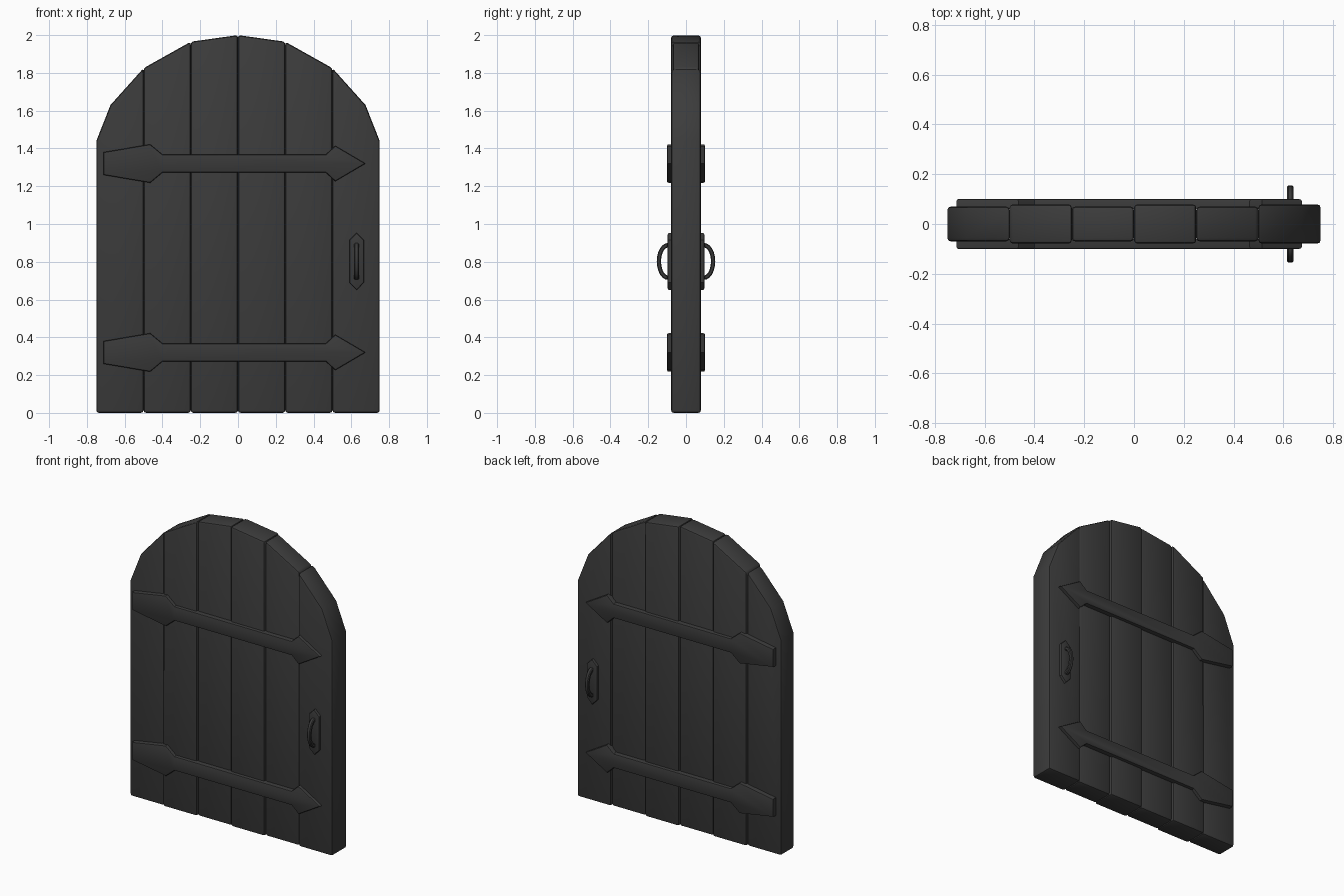
import bpy, bmesh, math

if "Cube" in bpy.data.objects:
    bpy.data.objects.remove(bpy.data.objects["Cube"])

wood = bpy.data.materials.new("dark_wood")
wood.diffuse_color = (0.045, 0.045, 0.045, 1)
wood.use_nodes = True
wood.node_tree.nodes["Principled BSDF"].inputs["Base Color"].default_value = wood.diffuse_color
iron = bpy.data.materials.new("dark_iron")
iron.diffuse_color = (0.042, 0.042, 0.042, 1)
iron.use_nodes = True
iron.node_tree.nodes["Principled BSDF"].inputs["Base Color"].default_value = iron.diffuse_color


def prism(name, near, far, mat, bevel, segments=2, all_edges=True):
    """Solid between two matching outlines, with the far rim or sharp edges bevelled."""
    bm = bmesh.new()
    a = [bm.verts.new(p) for p in near]
    b = [bm.verts.new(p) for p in far]
    bm.faces.new(a)
    cap = bm.faces.new(b)
    n = len(a)
    for i in range(n):
        j = (i + 1) % n
        bm.faces.new((a[i], a[j], b[j], b[i]))
    bmesh.ops.recalc_face_normals(bm, faces=bm.faces[:])
    if all_edges:
        edges = [e for e in bm.edges if e.calc_face_angle(0) > math.radians(30)]
    else:
        edges = list(cap.edges)
    bmesh.ops.bevel(bm, geom=edges, offset=bevel, segments=segments,
                    profile=0.5, affect='EDGES', clamp_overlap=True)
    mesh = bpy.data.meshes.new(name)
    bm.to_mesh(mesh)
    bm.free()
    mesh.materials.append(mat)
    ob = bpy.data.objects.new(name, mesh)
    bpy.context.collection.objects.link(ob)
    bpy.ops.object.select_all(action='DESELECT')
    ob.select_set(True)
    bpy.context.view_layer.objects.active = ob
    bpy.ops.object.shade_smooth_by_angle(angle=math.radians(35))
    return ob


def slab(name, outline, y0, y1, *args, **kw):
    return prism(name, [(x, y0, z) for x, z in outline],
                 [(x, y1, z) for x, z in outline], *args, **kw)


# planks under a faceted arch, alternating in thickness
arch = [(-0.75, 1.44), (-0.675, 1.63), (-0.5, 1.825), (-0.25, 1.965), (0, 2.0),
        (0.25, 1.965), (0.5, 1.825), (0.675, 1.63), (0.75, 1.44)]
for i in range(6):
    left, right = -0.75 + 0.25 * i, -0.5 + 0.25 * i
    top = [p for p in arch if left - 1e-4 <= p[0] <= right + 1e-4]
    half = 0.07 if i in (0, 2, 4) else 0.079
    slab(f"plank_{i + 1}", [(right, 0), (left, 0)] + top, -half, half, wood, 0.014)

# strap: flared hinge end, narrow bar, arrow tip
upper = [(-0.713, 0.06), (-0.465, 0.102), (-0.40, 0.048), (0.465, 0.048),
         (0.515, 0.094)]
strap = upper + [(0.675, 0)] + [(x, -z) for x, z in reversed(upper)]

# handle back plate and half-ellipse grip
plate = [(0.59, 0.69), (0.628, 0.65), (0.666, 0.69),
         (0.666, 0.915), (0.628, 0.953), (0.59, 0.915)]
angles = [math.pi * (k / 12 - 0.5) for k in range(13)]
grip = [(0.095 + 0.06 * math.cos(t), 0.802 + 0.098 * math.sin(t)) for t in angles]
grip += [(0.095 + 0.037 * math.cos(t), 0.802 + 0.074 * math.sin(t)) for t in reversed(angles)]

for side, label in ((-1, "front"), (1, "back")):
    for z0, level in ((0.32, "lower"), (1.32, "upper")):
        slab(f"{label}_{level}_strap", [(x, z + z0) for x, z in strap],
             side * 0.06, side * 0.101, iron, 0.009, all_edges=False)
    slab(f"{label}_handle_plate", plate, side * 0.06, side * 0.097,
         iron, 0.007, all_edges=False)
    prism(f"{label}_handle_grip", [(0.615, side * y, z) for y, z in grip],
          [(0.64, side * y, z) for y, z in grip], iron, 0.005, segments=1)
